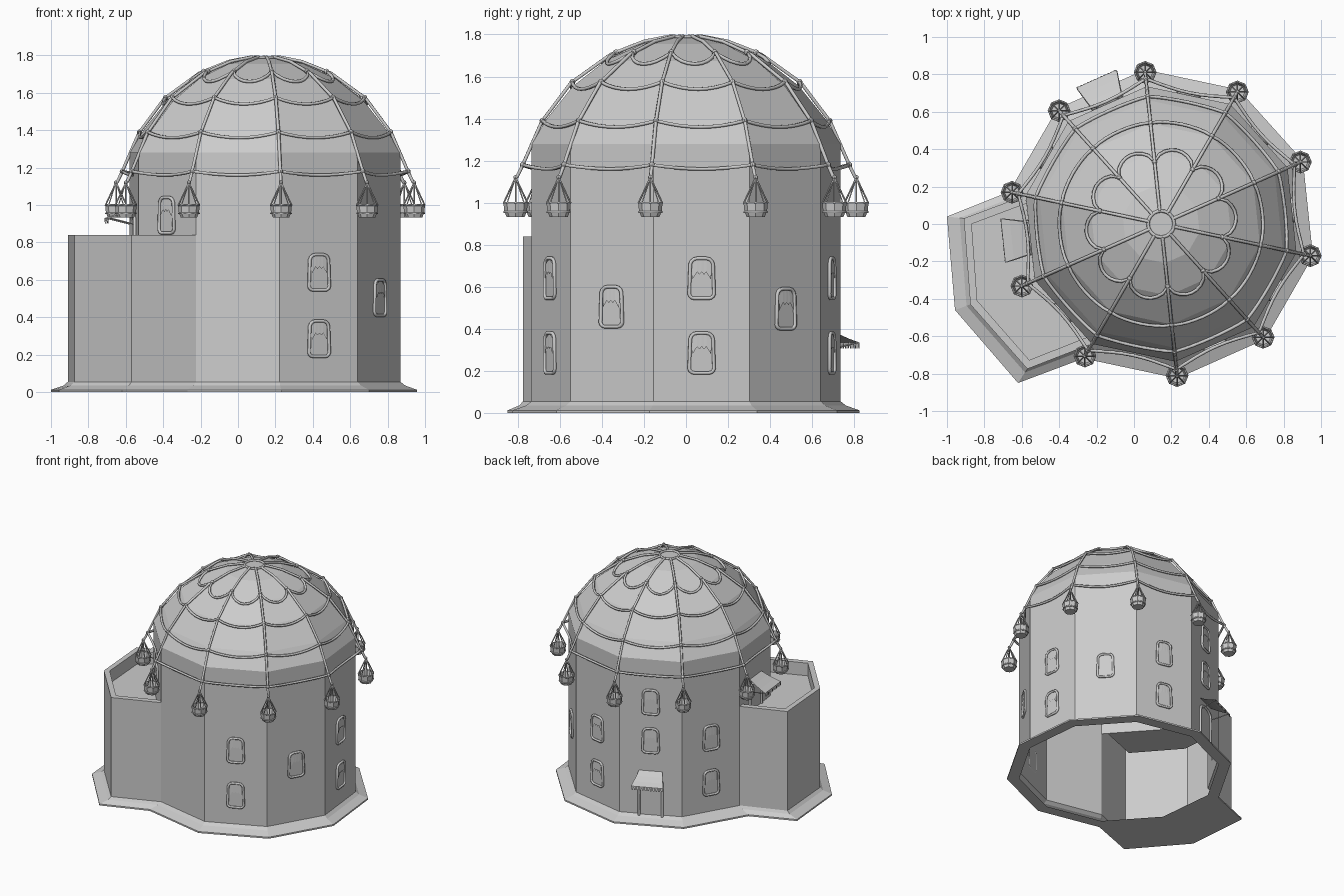
import bpy, math
from mathutils import Matrix, Vector

if "Cube" in bpy.data.objects:
    bpy.data.objects.remove(bpy.data.objects["Cube"])

CX, R, APO = 0.145, 0.74, 0.704
ANG = [240 + 36 * i for i in range(10)]      # corner directions, first 9 are outside the annex


def polar(r, deg, z):
    a = math.radians(deg)
    return Vector((CX + r * math.cos(a), r * math.sin(a), z))


def mesh(name, verts, faces, mat=None, smooth=False):
    me = bpy.data.meshes.new(name)
    me.from_pydata([tuple(v) for v in verts], [], faces)
    me.update()
    ob = bpy.data.objects.new(name, me)
    bpy.context.collection.objects.link(ob)
    if mat is not None:
        ob.matrix_world = mat
    if smooth:
        me.shade_smooth()
    return ob


def rope(name, paths, rad, closed=False, mat=None, res=1):
    cu = bpy.data.curves.new(name, 'CURVE')
    cu.dimensions = '3D'
    cu.bevel_depth = rad
    cu.bevel_resolution = res
    cu.use_fill_caps = True
    for p in paths:
        s = cu.splines.new('POLY')
        s.points.add(len(p) - 1)
        for q, v in zip(s.points, p):
            q.co = (*v, 1)
        s.use_cyclic_u = closed
    ob = bpy.data.objects.new(name, cu)
    bpy.context.collection.objects.link(ob)
    if mat is not None:
        ob.matrix_world = mat
    return ob


def loft(name, loops, cap_end=False, cap_start=False, closed=True, mat=None):
    n = len(loops[0])
    v = [p for l in loops for p in l]
    f = [(k * n + i, k * n + (i + 1) % n, (k + 1) * n + (i + 1) % n, (k + 1) * n + i)
         for k in range(len(loops) - 1) for i in range(n if closed else n - 1)]
    if cap_end:
        f.append(tuple(range(len(v) - n, len(v))))
    if cap_start:
        f.append(tuple(reversed(range(n))))
    return mesh(name, v, f, mat)


def face_matrix(deg, z, r=APO):
    # local x along the wall, y outward, z up
    return Matrix.Translation(polar(r, deg, z)) @ Matrix.Rotation(math.radians(deg - 90), 4, 'Z')


# --- lower wall and flared foot, following tower and annex together
annex_wall = [(-.91, .03), (-.875, -.43), (-.57, -.775)]
annex_foot = [(-1.0, .04), (-.957, -.46), (-.62, -.85)]
annex_in = [(-.575, .11), (-.868, 0), (-.838, -.41), (-.56, -.727), (-.255, -.607)]


def outline(r, extra, z):
    return [polar(r, a, z) for a in ANG[:9]] + [Vector((x, y, z)) for x, y in extra]


mid_pts = [((a[0] * .75 + b[0] * .25), (a[1] * .75 + b[1] * .25)) for a, b in zip(annex_wall, annex_foot)]
loft("lower_wall", [outline(.83, annex_foot, 0), outline(.83, annex_foot, .012),
                    outline(.765, mid_pts, .035), outline(R, annex_wall, .055),
                    outline(R, annex_wall, .83)])

# underside of the foot, open under the tower
foot = outline(.83, annex_foot, 0)
inner = [polar(R, a, 0) for a in ANG]
fs = [(i, 12 + i, 13 + i, i + 1) for i in range(8)]
fs.append((8, 20, 21, 12, 0, 11, 10, 9))
mesh("foot_underside", foot + inner, fs)

# --- upper tower and dome
dome = [(R, 1.28), (.665, 1.4), (.54, 1.555), (.385, 1.675), (.21, 1.755), (.07, 1.786)]
loft("tower_dome", [[polar(R, a, .83) for a in ANG]] + [[polar(r, a, z) for a in ANG] for r, z in dome],
     cap_end=True)

# --- terrace: parapet, floor, tower wall behind it
corner = [polar(R, a, 0) for a in (168, 204, 240)]
out5 = [corner[0].xy] + [Vector(p) for p in annex_wall] + [corner[2].xy]


def at(pts, z):
    return [Vector((p[0], p[1], z)) for p in pts]


loft("terrace_parapet", [at(out5, .83), at(out5, .84), at(annex_in, .84), at(annex_in, .74)], closed=False)
mesh("terrace_floor", at(annex_in, .74) + [polar(R, 204, .74)], [(0, 1, 2, 3, 4, 5)])
loft("terrace_back_wall", [at(corner, .74), at(corner, .83)], closed=False)


# --- windows
def win_outline(s=1.0, y=0.0):
    pts = []
    for cx, cz, r, a0 in ((.035, -.07, .025, -90), (.022, .062, .033, 10), (-.022, .062, .033, 90), (-.035, -.07, .025, 190)):
        for k in range(4):
            a = math.radians(a0 + k * 80 / 3)
            pts.append(Vector(((cx + r * math.cos(a)) * s, y, (cz + r * math.sin(a)) * s)))
    return pts


def window(deg, z):
    m = face_matrix(deg, z)
    rope("window_frame", [win_outline(1, .006)], .009, True, m)
    mesh("window_pane", win_outline(1, .003), [tuple(range(16))], m)
    # scalloped curtain
    top = [Vector((-.044 + .011 * i, .008, .066 + .022 * math.sin(math.pi * i / 8))) for i in range(9)]
    low = [Vector((-.044 + .011 * i, .011, (-.005, .012, .03, .018, .03, .018, .03, .012, -.005)[i])) for i in range(9)]
    loft("window_curtain", [low, top], closed=False, mat=m)


for d in (294, 6, 78, 150):
    window(d, .64)
    window(d, .285)
for d, z in ((330, .505), (42, .495), (222, .945), (114, .945), (114, .64)):
    window(d, z)


# --- doors with fringed awnings
def door(deg, z0, h):
    m = face_matrix(deg, z0)
    w = .085
    arch = [Vector((w, .006, 0)), Vector((w, .006, h - .05))]
    arch += [Vector((w * math.cos(t), .006, h - .05 + .05 * math.sin(t))) for t in (math.pi * k / 6 for k in range(1, 6))]
    arch += [Vector((-w, .006, h - .05)), Vector((-w, .006, 0))]
    rope("door_frame", [arch], .01, False, m)
    mesh("door_panel", [v - Vector((0, .003, 0)) for v in arch], [tuple(range(len(arch)))], m)
    rows = []
    for t in (0, .33, .67, 1):
        rows.append([Vector((x * (.085 + .033 * t), .004 + .142 * t, h + .04 - .085 * t + .02 * t * t))
                     for x in (-1, -.5, 0, .5, 1)])
    loft("awning", rows, closed=False, mat=m)
    edge = h - .025
    v, f = [], []
    for i in range(12):
        x = -.118 + .236 * i / 12
        b = len(v)
        v += [(x, .146, edge), (x + .0195, .146, edge), (x + .015, .148, edge - .028), (x + .004, .148, edge - .028)]
        f.append((b, b + 1, b + 2, b + 3))
    mesh("awning_fringe", v, f, m)
    rope("awning_rods", [[(s * .085, 0, h - .06), (s * .115, .14, edge)] for s in (-1, 1)], .004, False, m)


door(114, .04, .32)
door(186, .74, .215)

# --- rope net over the dome
net = [(.79, 1.13), (.785, 1.17), (.69, 1.385), (.55, 1.57), (.36, 1.705), (.2, 1.768), (.07, 1.793)]


def net_r(z):
    for (r0, z0), (r1, z1) in zip(net, net[1:]):
        if z <= z1:
            return r0 + (r1 - r0) * (z - z0) / (z1 - z0)
    return net[-1][0]


rope("rib_ropes", [[polar(r, a, z) for r, z in reversed(net[1:])] + [polar(.81, a, 1.12)] for a in ANG], .009)
rings = []
nodes = []
for zn, sag, tuck in ((1.18, .02, .03), (1.39, .03, 0), (1.575, .035, 0), (1.715, .055, 0)):
    ring = []
    for a in ANG:
        nodes.append(polar(net_r(zn), a, zn))
        for k in range(8):
            d = a + 4.5 * k
            bow = 1 - (k / 4 - 1) ** 2
            z = zn - sag * bow
            facet = math.cos(math.radians(18)) / math.cos(math.radians(4.5 * k - 18))
            f = facet if k else 1.0
            ring.append(polar(net_r(z) * f - tuck * bow, d, z))
    rings.append(ring)
rings.append([polar(.07, 15 * k, 1.79) for k in range(24)])
rope("ring_ropes", rings, .009, True)


def ball(c, r):
    bpy.ops.mesh.primitive_uv_sphere_add(segments=8, ring_count=6, radius=r, location=c)
    bpy.context.object.name = "rope_knot"


for c in nodes:
    ball(c, .014)

# --- hanging baskets
for a in ANG:
    c = polar(.815, a, 0)
    circ = lambda r, z: [c + Vector((r * math.cos(k * math.pi / 4), r * math.sin(k * math.pi / 4), z)) for k in range(8)]
    loft("basket", [circ(.043, .932), circ(.054, .96), circ(.058, 1.0), circ(.05, 1.0), circ(.04, .945)],
         cap_end=True, cap_start=True)
    rope("basket_rim", [circ(.056, 1.0), circ(.054, .955)], .005, True)
    knot = c + Vector((0, 0, 1.12))
    rope("basket_strings", [[knot, p] for p in circ(.056, 1.0)], .004, res=0)
    ball(knot, .011)
